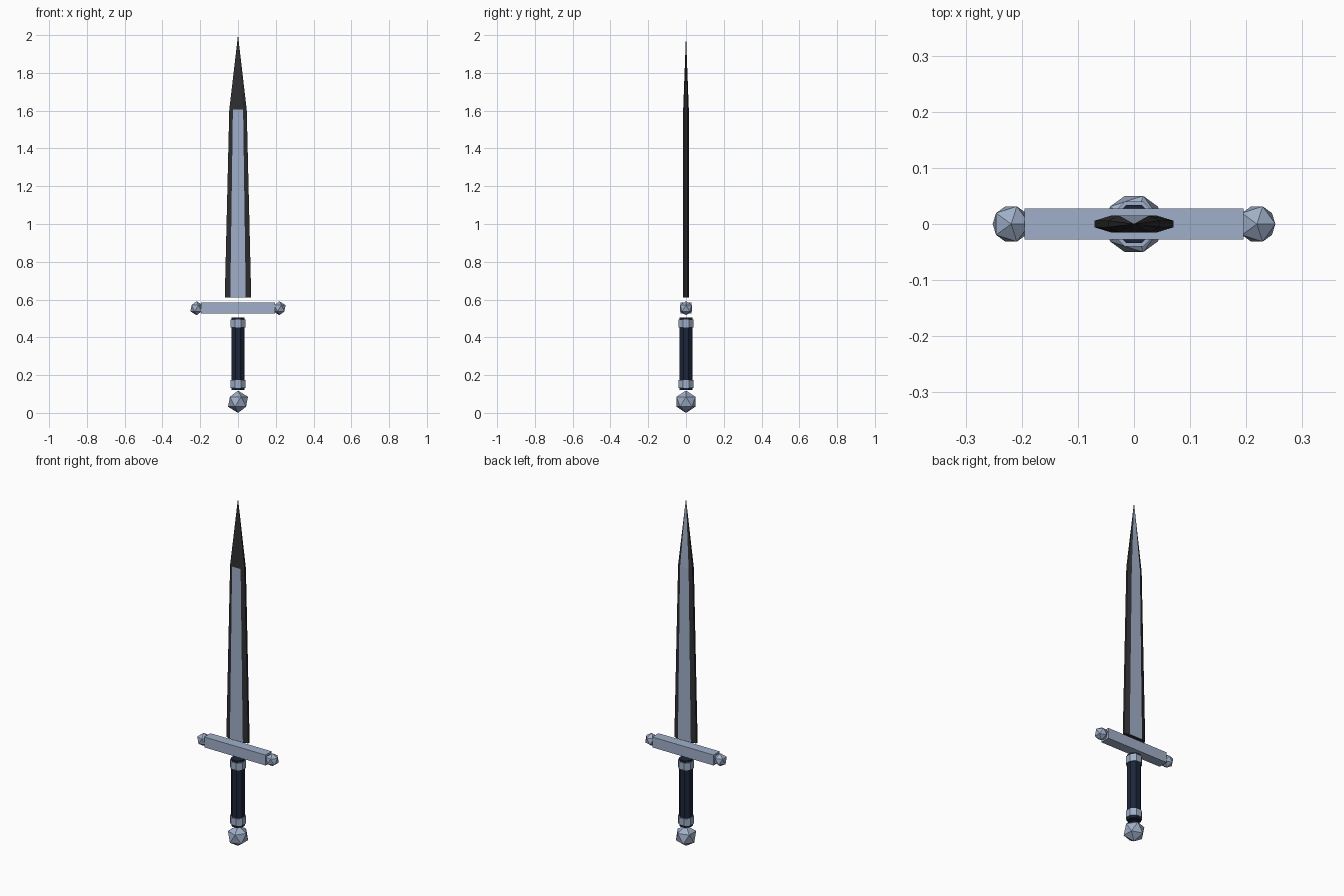
import bpy, bmesh, math

if "Cube" in bpy.data.objects:
    bpy.data.objects.remove(bpy.data.objects["Cube"])


def material(name, rgb):
    m = bpy.data.materials.new(name)
    m.diffuse_color = (*rgb, 1)
    m.use_nodes = True
    m.node_tree.nodes["Principled BSDF"].inputs["Base Color"].default_value = m.diffuse_color
    return m


steel = material("blue_steel", (0.35, 0.43, 0.58))
dark_steel = material("dark_steel", (0.028, 0.028, 0.031))
navy_leather = material("navy_leather", (0.012, 0.019, 0.042))


def ball(name, x, z, r):
    bpy.ops.mesh.primitive_ico_sphere_add(subdivisions=1, radius=r, location=(x, 0, z))
    bpy.context.object.name = name
    bpy.context.object.data.materials.append(steel)


def octagon(name, z0, z1, apothem, mat):
    bpy.ops.mesh.primitive_cylinder_add(
        vertices=8, radius=apothem / math.cos(math.pi / 8), depth=z1 - z0,
        location=(0, 0, (z0 + z1) / 2), rotation=(0, 0, math.pi / 8))
    bpy.context.object.name = name
    bpy.context.object.data.materials.append(mat)


# pommel, grip and its two collars
ball("pommel", 0, 0.059, 0.059)
octagon("grip", 0.12, 0.505, 0.034, navy_leather)
octagon("lower_collar", 0.133, 0.174, 0.040, steel)
octagon("upper_collar", 0.453, 0.494, 0.040, steel)

# crossguard bar with a knob at each end
bpy.ops.mesh.primitive_cube_add(size=1, location=(0, 0, 0.555))
guard = bpy.context.object
guard.name = "crossguard"
guard.scale = (0.39, 0.056, 0.06)
guard.data.materials.append(steel)
for side, label in ((-1, "left"), (1, "right")):
    ball(label + "_guard_knob", side * 0.219, 0.554, 0.037)

# blade: eight-sided section, tapering to a point
section = [(-0.041, -0.015), (0.041, -0.015), (0.07, -0.006), (0.07, 0.006),
           (0.041, 0.015), (-0.041, 0.015), (-0.07, 0.006), (-0.07, -0.006)]
bm = bmesh.new()
base = [bm.verts.new((x, y, 0.61)) for x, y in section]
shoulder = [bm.verts.new((x * 0.66, y, 1.605)) for x, y in section]
tip = bm.verts.new((0, 0, 2.0))
bm.faces.new(base[::-1]).material_index = 1
for i in range(8):
    j = (i + 1) % 8
    body = bm.faces.new((base[i], base[j], shoulder[j], shoulder[i]))
    point = bm.faces.new((shoulder[i], shoulder[j], tip))
    # flats are blue steel, edges and the front of the point are dark
    body.material_index = 0 if i in (0, 4) else 1
    point.material_index = 0 if i == 4 else 1
mesh = bpy.data.meshes.new("blade")
bm.to_mesh(mesh)
bm.free()
mesh.materials.append(steel)
mesh.materials.append(dark_steel)
bpy.context.collection.objects.link(bpy.data.objects.new("blade", mesh))
